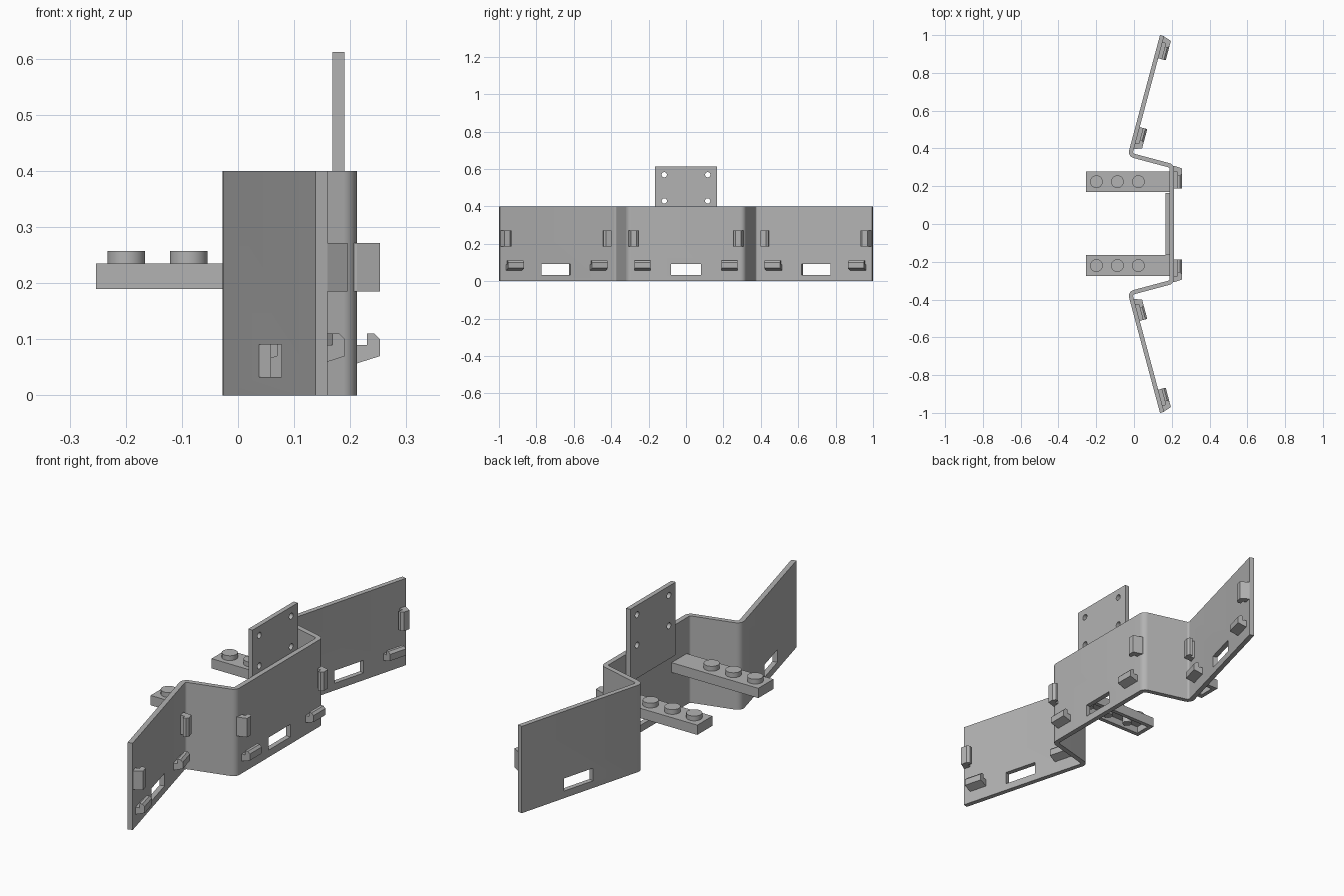
import bpy, bmesh
from math import radians, tan, sin, cos, atan2
from mathutils import Matrix, Vector

cube = bpy.data.objects.get("Cube")
if cube:
    bpy.data.objects.remove(cube, do_unlink=True)

grey = bpy.data.materials.new("plain grey")
grey.use_nodes = True
GREY = (0.45, 0.45, 0.45, 1)
grey.diffuse_color = GREY
grey.node_tree.nodes["Principled BSDF"].inputs["Base Color"].default_value = GREY


def finish(name, bm, matrix=Matrix()):
    bm.transform(matrix)
    bmesh.ops.recalc_face_normals(bm, faces=bm.faces)
    mesh = bpy.data.meshes.new(name)
    bm.to_mesh(mesh)
    bm.free()
    mesh.materials.append(grey)
    obj = bpy.data.objects.new(name, mesh)
    bpy.context.collection.objects.link(obj)
    return obj


def prism(name, outline, depth, matrix=Matrix()):
    bm = bmesh.new()
    face = bm.faces.new([bm.verts.new((p[0], p[1], 0)) for p in outline])
    new = bmesh.ops.extrude_face_region(bm, geom=[face])["geom"]
    verts = [v for v in new if isinstance(v, bmesh.types.BMVert)]
    bmesh.ops.translate(bm, verts=verts, vec=(0, 0, depth))
    return finish(name, bm, matrix)


def box(name, low, high, matrix=Matrix()):
    (x0, y0, z0), (x1, y1, z1) = low, high
    outline = [(x0, y0), (x1, y0), (x1, y1), (x0, y1)]
    return prism(name, outline, z1 - z0, matrix @ Matrix.Translation((0, 0, z0)))


def cylinder(name, center, radius, depth, matrix=Matrix()):
    bm = bmesh.new()
    bmesh.ops.create_cone(bm, cap_ends=True, segments=32, radius1=radius,
                          radius2=radius, depth=depth)
    return finish(name, bm, Matrix.Translation(center) @ matrix)


def activate(obj):
    bpy.ops.object.select_all(action='DESELECT')
    obj.select_set(True)
    bpy.context.view_layer.objects.active = obj


def cut(obj, cutters):
    activate(obj)
    for cutter in cutters:
        mod = obj.modifiers.new("cut", 'BOOLEAN')
        mod.operation = 'DIFFERENCE'
        mod.solver = 'EXACT'
        mod.object = cutter
        bpy.ops.object.modifier_apply(modifier=mod.name)
        bpy.data.objects.remove(cutter, do_unlink=True)


def smooth(obj):
    activate(obj)
    bpy.ops.object.shade_smooth_by_angle(angle=radians(30))


# Folded wall: offset a rounded half path both ways, then mirror it
HALF = 0.0113
RADIUS = 0.021
path = [Vector(p) for p in ((0.2005, 0), (0.2005, 0.307), (-0.0207, 0.366), (0.1486, 0.997))]


def left(a):
    return Vector((-sin(a), cos(a)))


angles = [atan2((q - p).y, (q - p).x) for p, q in zip(path, path[1:])]
samples = []
for i, corner in enumerate(path[1:-1]):
    a1, a2 = angles[i], angles[i + 1]
    side = 1 if a2 > a1 else -1
    start = corner - Vector((cos(a1), sin(a1))) * RADIUS * tan(abs(a2 - a1) / 2)
    center = start + left(a1) * side * RADIUS
    for k in range(11):
        a = a1 + (a2 - a1) * k / 10
        samples.append((center - left(a) * side * RADIUS, a))
samples.append((path[-1], angles[-1]))
outer = [p - left(a) * HALF for p, a in samples]
inner = [p + left(a) * HALF for p, a in samples]
flip = lambda pts: [Vector((p.x, -p.y)) for p in pts]
wall = prism("folded_wall", flip(outer[::-1]) + outer + inner[::-1] + flip(inner), 0.4)

# Local frames on the outer surface of the three panels: x outward, y along
frames = {"center": Matrix.Translation((0.2118, 0, 0))}
for label, s in (("left_wing", 1), ("right_wing", -1)):
    frames[label] = (Matrix.Translation((0.0685, s * 0.698, 0))
                     @ Matrix.Rotation(radians(-15 * s), 4, 'Z')
                     @ Matrix.Translation((HALF, 0, 0)))

# Slot through each panel
cut(wall, [box("slot_cutter", (-0.05, -0.079, 0.033), (0.03, 0.079, 0.091), f)
           for f in frames.values()])
smooth(wall)

# Hooks: two holding from below and two from the sides on each panel
hook = [(-0.008, 0), (0, 0), (0.041, 0.013), (0.041, 0.043), (0.031, 0.053),
        (0.018, 0.053), (0.018, 0.033), (-0.008, 0.033)]
WIDTH = 0.087
for label, frame in frames.items():
    for s in (-1, 1):
        low = Matrix(((1, 0, 0, 0), (0, 0, 1, s * 0.232 - WIDTH / 2),
                      (0, 1, 0, 0.057), (0, 0, 0, 1)))
        prism(label + "_lower_hook", hook, WIDTH, frame @ low)
        side = Matrix(((1, 0, 0, 0), (0, -s, 0, s * 0.308),
                       (0, 0, 1, 0.185), (0, 0, 0, 1)))
        prism(label + "_side_hook", hook, WIDTH, frame @ side)

# Upright mounting plate with four holes
plate = box("mounting_plate", (0.168, -0.165, 0.276), (0.1895, 0.165, 0.612))
across = Matrix.Rotation(radians(90), 4, 'Y')
cut(plate, [cylinder("hole_cutter", (0.18, y, z), 0.014, 0.1, across)
            for y in (-0.116, 0.116) for z in (0.429, 0.569)])
smooth(plate)

# Studded arms, hollow underneath with small pegs
PITCH = 0.111
for label, y in (("left", 0.224), ("right", -0.22)):
    arm = box(label + "_arm", (-0.253, y - 0.055, 0.19), (0.195, y + 0.055, 0.235))
    cut(arm, [box("recess_cutter", (-0.234, y - 0.036, 0.15), (0.172, y + 0.036, 0.222))])
    for i in range(3):
        x = -0.199 + i * PITCH
        smooth(cylinder(label + "_arm_stud", (x, y, 0.245), 0.0335, 0.024))
        smooth(cylinder(label + "_arm_peg", (x + PITCH / 2, y, 0.207), 0.02, 0.034))
